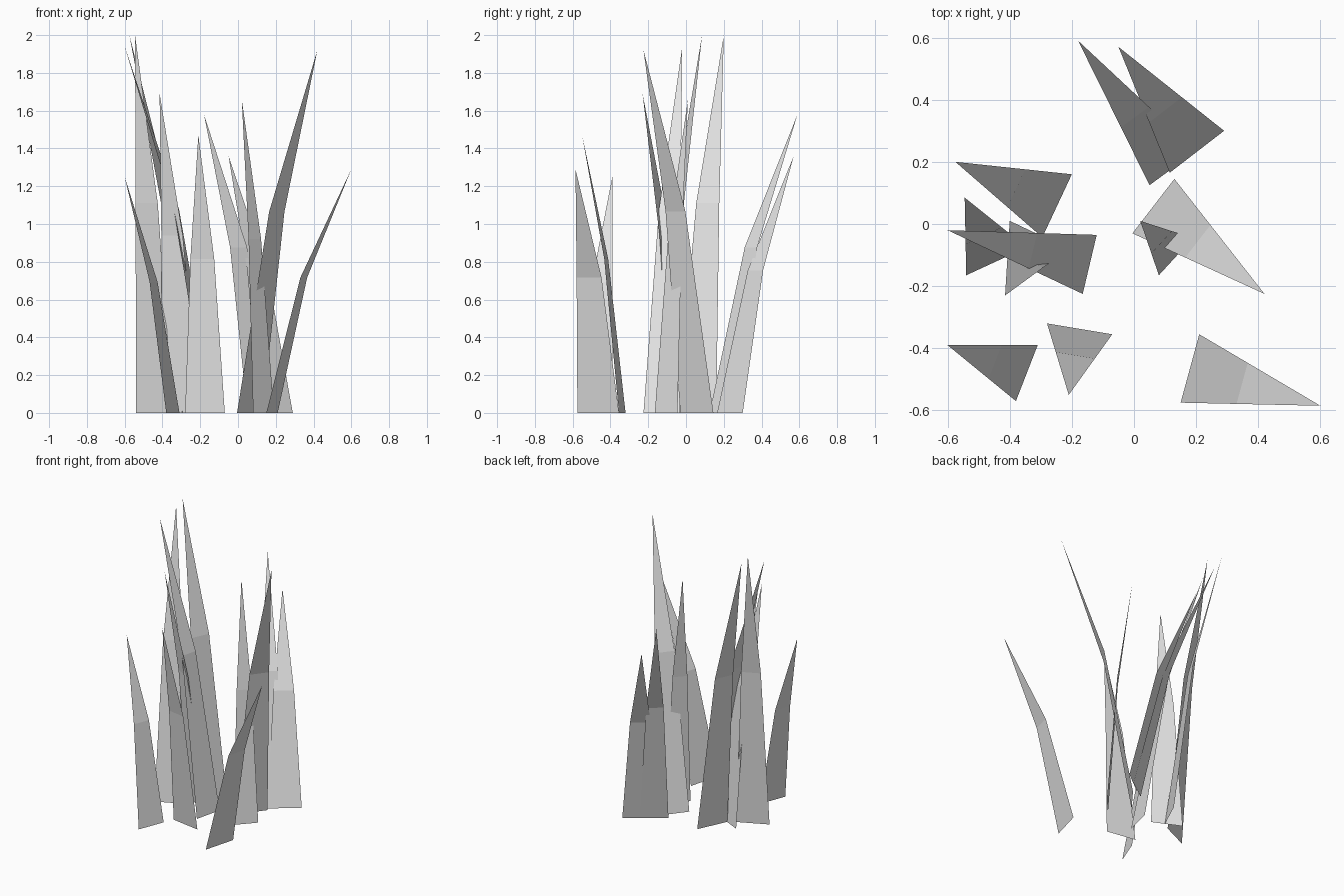
import bpy
import bmesh
from mathutils import Vector

cube = bpy.data.objects.get("Cube")
if cube:
    bpy.data.objects.remove(cube, do_unlink=True)

# One plain grey for the whole tuft
grey = bpy.data.materials.new("light_grey")
grey.use_nodes = True
colour = (0.8, 0.8, 0.8, 1.0)
grey.diffuse_color = colour
grey.node_tree.nodes["Principled BSDF"].inputs["Base Color"].default_value = colour

FOLD_REACH = 0.4     # how far towards the tip the fold sits, in plan
FOLD_HEIGHT = 0.555  # height of the fold as a share of the tip height


def blade(name, root_a, root_b, tip):
    """Folded grass blade: a tapering lower strip and a pointed upper part."""
    a, b = Vector((*root_a, 0)), Vector((*root_b, 0))
    top = Vector(tip)
    fold_a, fold_b = a.lerp(top, FOLD_REACH), b.lerp(top, FOLD_REACH)
    fold_a.z = fold_b.z = top.z * FOLD_HEIGHT
    bm = bmesh.new()
    va, vb, vfb, vfa, vt = [bm.verts.new(p) for p in (a, b, fold_b, fold_a, top)]
    bm.faces.new((va, vb, vfb, vfa))
    bm.faces.new((vfa, vfb, vt))
    mesh = bpy.data.meshes.new(name)
    bm.to_mesh(mesh)
    bm.free()
    mesh.materials.append(grey)
    obj = bpy.data.objects.new(name, mesh)
    bpy.context.collection.objects.link(obj)


# Back blades, leaning backwards
blade("back_blade_tall", (0.05, 0.125), (0.20, 0.235), (-0.18, 0.59, 1.58))
blade("back_blade_short", (0.115, 0.165), (0.29, 0.30), (-0.05, 0.57, 1.36))

# Blades on the left side
blade("left_front_blade", (0.15, -0.575), (0.21, -0.355), (0.60, -0.585, 1.29))
blade("left_tall_blade", (-0.005, -0.03), (0.13, 0.145), (0.42, -0.225, 1.92))
blade("centre_blade", (0.08, -0.165), (0.19, -0.045), (0.02, 0.01, 1.66))

# Front blades
blade("front_blade", (-0.28, -0.32), (-0.07, -0.355), (-0.21, -0.55, 1.47))
blade("right_front_blade", (-0.38, -0.57), (-0.31, -0.39), (-0.60, -0.39, 1.25))

# Tall cluster on the right side
blade("right_back_blade", (-0.295, -0.043), (-0.20, 0.16), (-0.575, 0.20, 2.0))
blade("right_wide_blade", (-0.165, -0.225), (-0.12, -0.035), (-0.60, -0.02, 1.94))
blade("right_outer_blade", (-0.54, -0.165), (-0.345, -0.075), (-0.545, 0.085, 2.0))
blade("right_inner_blade", (-0.40, 0.01), (-0.21, -0.08), (-0.415, -0.23, 1.69))
